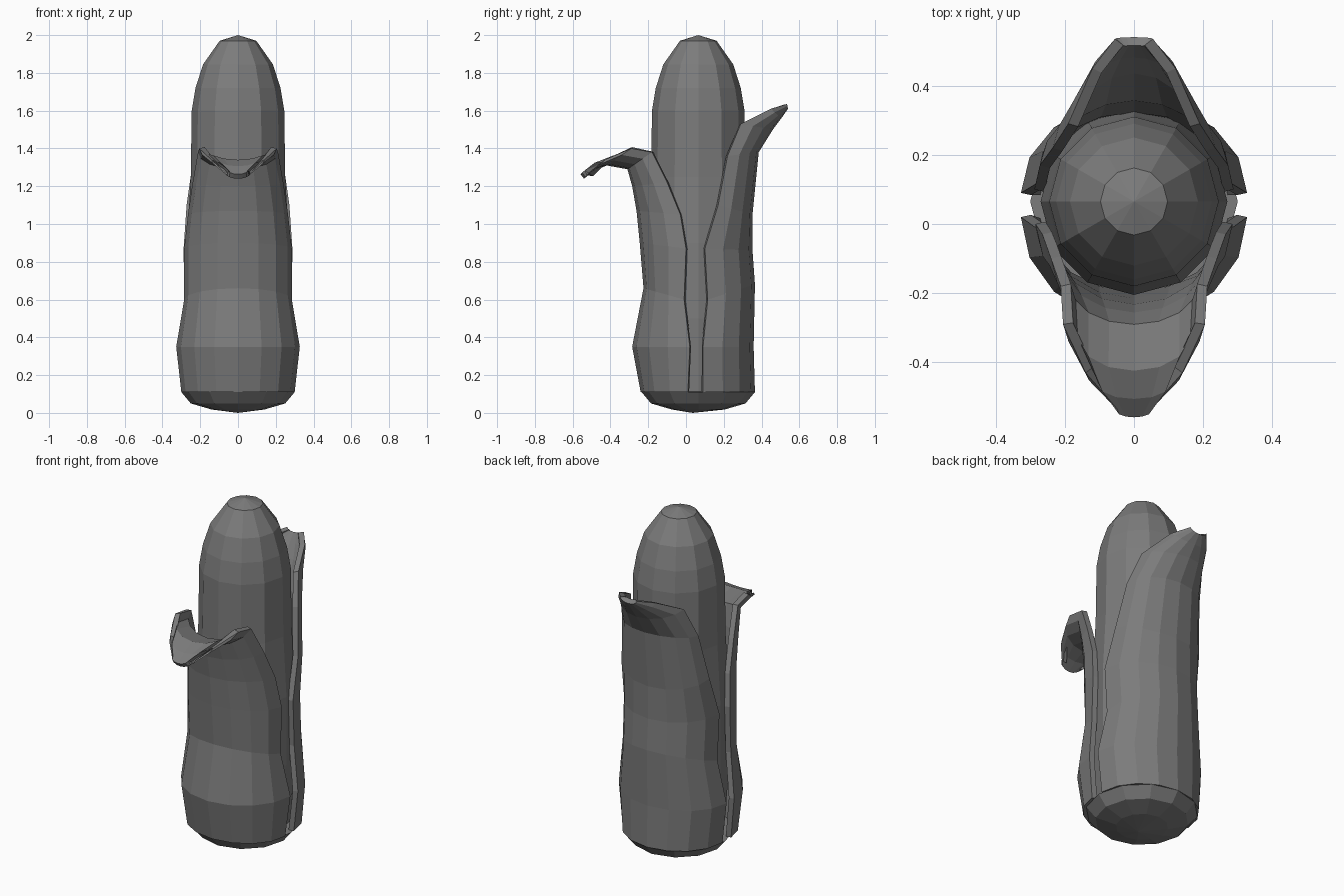
import bpy
import bmesh
from math import sin, cos, pi

cube = bpy.data.objects.get("Cube")
if cube:
    bpy.data.objects.remove(cube)

grey = bpy.data.materials.new("matte grey")
grey.use_nodes = True
GREY = (0.2, 0.2, 0.2, 1)
grey.diffuse_color = GREY
grey.node_tree.nodes["Principled BSDF"].inputs["Base Color"].default_value = GREY

CENTRE_Y = 0.065


def finish(name, bm):
    mesh = bpy.data.meshes.new(name)
    bm.to_mesh(mesh)
    bm.free()
    mesh.materials.append(grey)
    obj = bpy.data.objects.new(name, mesh)
    bpy.context.collection.objects.link(obj)
    return obj


def lathe(name, profile, bottom, top, sides=12):
    """Faceted solid of revolution from (radius, z) rings with two poles."""
    bm = bmesh.new()
    rings = []
    for r, z in profile:
        rings.append([bm.verts.new((r * cos(2 * pi * i / sides),
                                    CENTRE_Y + r * sin(2 * pi * i / sides), z))
                      for i in range(sides)])
    low = bm.verts.new((0, CENTRE_Y - 0.03, bottom))
    high = bm.verts.new((0, CENTRE_Y, top))
    for i in range(sides):
        j = (i + 1) % sides
        for a, b in zip(rings, rings[1:]):
            bm.faces.new((a[i], a[j], b[j], b[i]))
        bm.faces.new((rings[0][j], rings[0][i], low))
        bm.faces.new((rings[-1][i], rings[-1][j], high))
    return finish(name, bm)


def leaf(name, rows, flip, columns=8):
    """Curved leaf; each row is edge x, y, z and middle y, z."""
    bm = bmesh.new()
    grid = []
    for xe, ye, ze, ym, zm in rows:
        row = []
        for c in range(columns + 1):
            a = (c / columns - 0.5) * pi
            row.append(bm.verts.new((xe * sin(a), ye + (ym - ye) * cos(a),
                                     ze + (zm - ze) * cos(a))))
        grid.append(row)
    for a, b in zip(grid, grid[1:]):
        for c in range(columns):
            quad = (a[c], a[c + 1], b[c + 1], b[c])
            bm.faces.new(quad[::-1] if flip else quad)
    obj = finish(name, bm)
    solid = obj.modifiers.new("thickness", 'SOLIDIFY')
    solid.thickness = 0.03
    solid.offset = -1
    return obj


# Cob with a rounded tip
lathe("cob", [(0.24, 0.1), (0.27, 0.5), (0.27, 0.9), (0.25, 1.25), (0.245, 1.6),
              (0.225, 1.72), (0.185, 1.845), (0.097, 1.97)], 0.05, 2.0)

# Rounded stalk end that closes the husk
lathe("husk_base", [(0.14, 0.018), (0.25, 0.05), (0.3, 0.11)], 0.0, 0.12)

# Front husk leaf, its tip curling outward and down
leaf("front_husk_leaf", [
    (0.30, 0.01, 0.11, -0.24, 0.11),
    (0.327, 0.02, 0.35, -0.285, 0.35),
    (0.285, -0.01, 0.60, -0.225, 0.66),
    (0.285, 0.0, 0.87, -0.245, 0.90),
    (0.265, -0.03, 1.05, -0.262, 1.07),
    (0.24, -0.10, 1.22, -0.285, 1.20),
    (0.212, -0.18, 1.38, -0.31, 1.29),
    (0.205, -0.29, 1.40, -0.42, 1.31),
    (0.14, -0.43, 1.34, -0.49, 1.28),
    (0.065, -0.515, 1.27, -0.54, 1.24)], flip=False)

# Taller back husk leaf, leaning away from the cob
leaf("back_husk_leaf", [
    (0.30, 0.09, 0.11, 0.365, 0.11),
    (0.327, 0.09, 0.35, 0.358, 0.35),
    (0.285, 0.115, 0.60, 0.365, 0.68),
    (0.288, 0.10, 0.87, 0.352, 0.86),
    (0.272, 0.17, 1.10, 0.352, 1.05),
    (0.235, 0.22, 1.36, 0.385, 1.38),
    (0.19, 0.29, 1.53, 0.46, 1.50),
    (0.12, 0.45, 1.61, 0.505, 1.56),
    (0.055, 0.535, 1.635, 0.54, 1.61)], flip=True)
